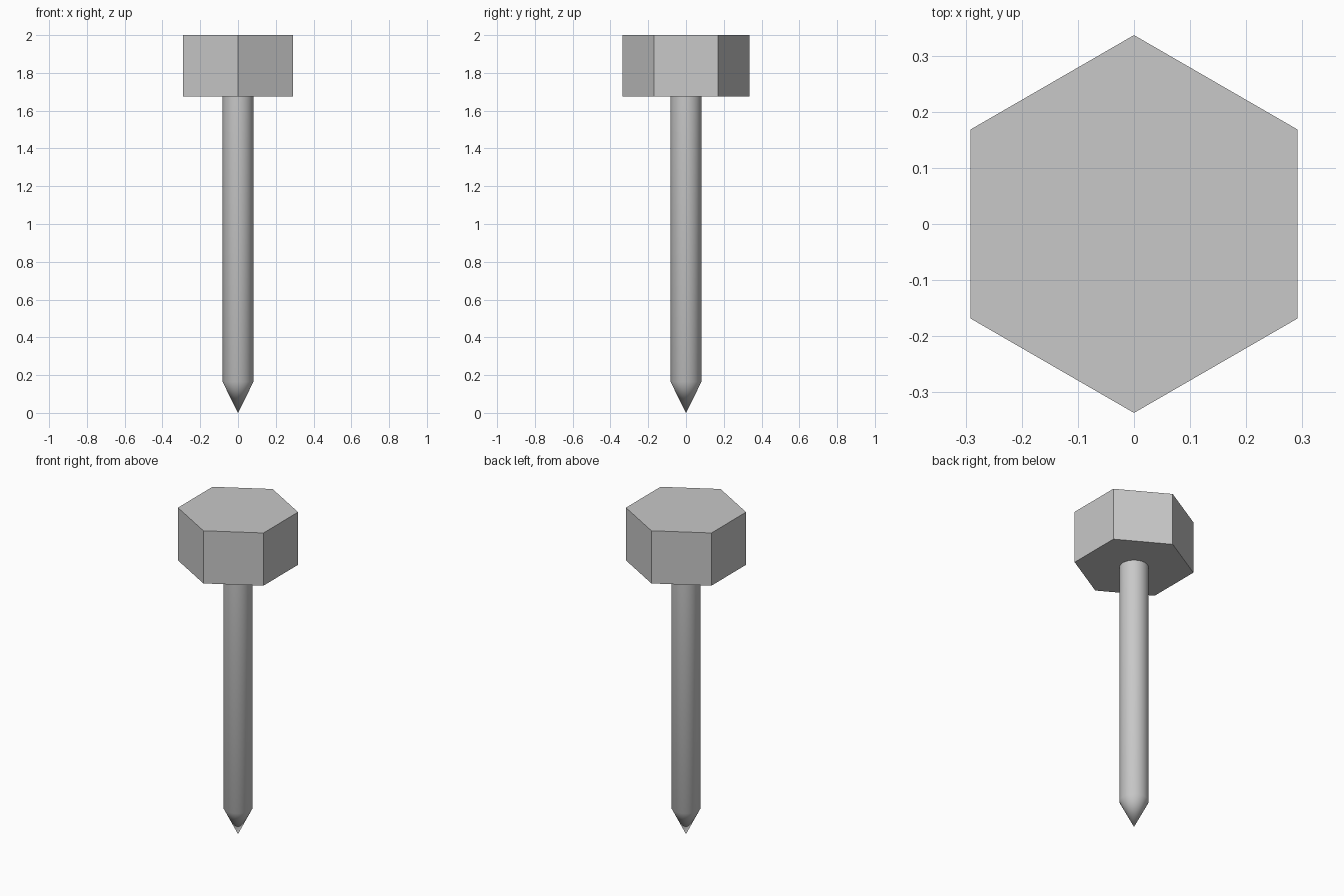
import bpy, bmesh, math

cube = bpy.data.objects.get("Cube")
if cube:
    bpy.data.objects.remove(cube, do_unlink=True)

# Single grey metal
metal = bpy.data.materials.new("grey_metal")
metal.use_nodes = True
grey = (0.58, 0.58, 0.58, 1)
metal.diffuse_color = grey
for node in metal.node_tree.nodes:
    if node.type == 'BSDF_PRINCIPLED':
        node.inputs["Base Color"].default_value = grey


def turned_part(name, profile, sides):
    """Turn a (radius, height) profile about z, with a corner on the y axis."""
    bm = bmesh.new()
    verts = [bm.verts.new((0, r, z)) for r, z in profile]
    edges = [bm.edges.new(pair) for pair in zip(verts, verts[1:])]
    bmesh.ops.spin(bm, geom=verts + edges, cent=(0, 0, 0), axis=(0, 0, 1),
                   angle=math.tau, steps=sides, use_duplicate=False)
    bmesh.ops.remove_doubles(bm, verts=bm.verts, dist=0.0005)
    # Merge flat cap triangles into single faces
    bmesh.ops.dissolve_limit(bm, angle_limit=0.01, verts=bm.verts, edges=bm.edges)
    bmesh.ops.recalc_face_normals(bm, faces=bm.faces)
    mesh = bpy.data.meshes.new(name)
    bm.to_mesh(mesh)
    bm.free()
    mesh.materials.append(metal)
    obj = bpy.data.objects.new(name, mesh)
    bpy.context.collection.objects.link(obj)
    return obj


# Hexagonal head
turned_part("hex_head", [(0, 1.675), (0.337, 1.675), (0.337, 2), (0, 2)], 6)

# Round shank tapering to a point
shank = turned_part("pointed_shank",
                    [(0, 0), (0.082, 0.165), (0.082, 1.675), (0, 1.675)], 32)
bpy.ops.object.select_all(action='DESELECT')
shank.select_set(True)
bpy.context.view_layer.objects.active = shank
bpy.ops.object.shade_smooth_by_angle(angle=math.radians(30))
